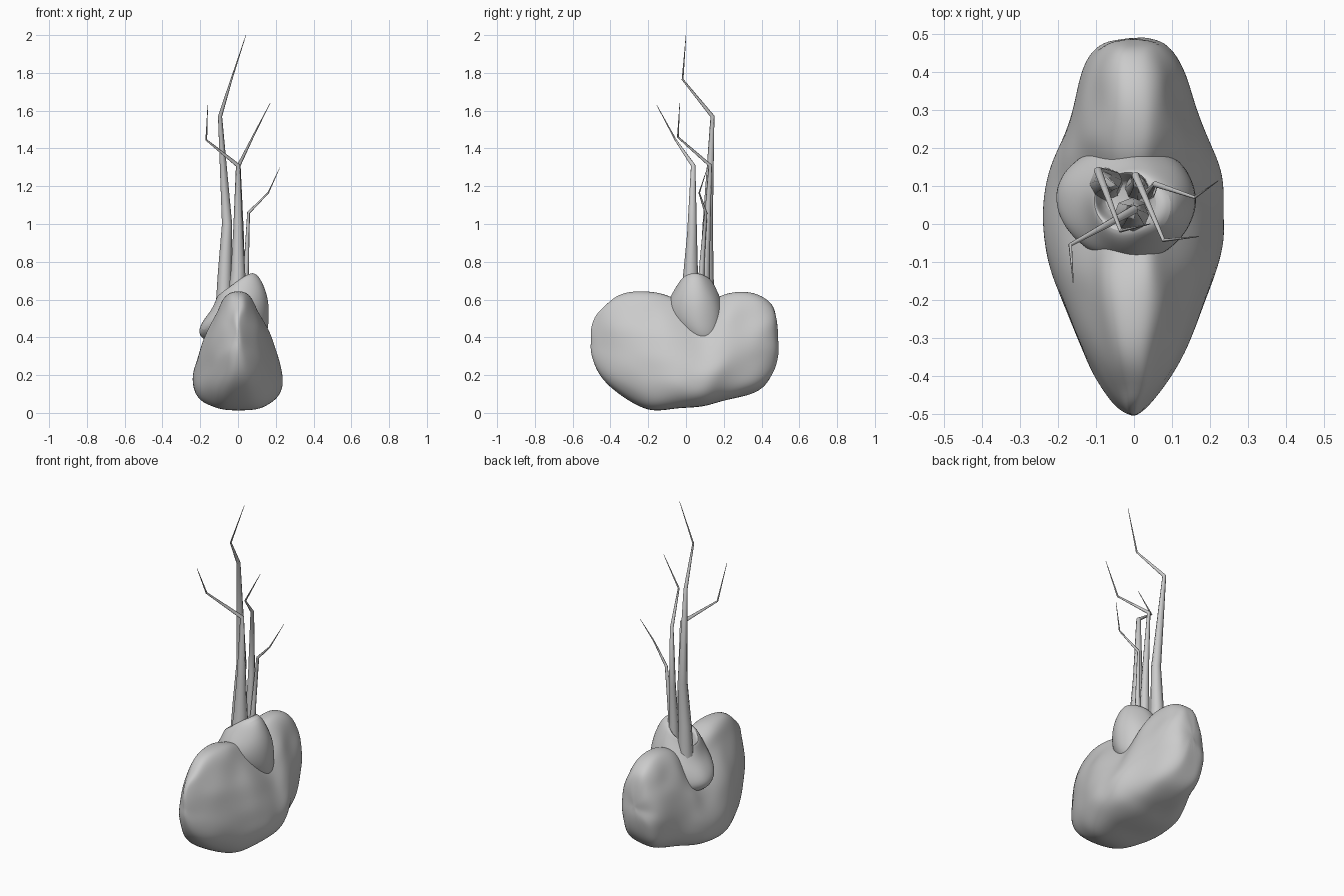
import bpy, bmesh, math
from mathutils import Vector, noise

if "Cube" in bpy.data.objects:
    bpy.data.objects.remove(bpy.data.objects["Cube"])


def loft(name, rings, rough=0.0, subdiv=0):
    """Skin a list of equal-length point rings, closing both ends."""
    bm = bmesh.new()
    rows = []
    for ring in rings:
        row = []
        for p in ring:
            p = Vector(p)
            row.append(bm.verts.new(p + rough * noise.noise_vector(p * 9)))
        rows.append(row)
    n = len(rows[0])
    for a, b in zip(rows, rows[1:]):
        for i in range(n):
            j = (i + 1) % n
            bm.faces.new((a[i], a[j], b[j], b[i]))
    for row in (rows[0], rows[-1]):
        c = bm.verts.new(sum((v.co for v in row), Vector()) / n)
        for i in range(n):
            bm.faces.new((row[i], row[(i + 1) % n], c))
    bmesh.ops.recalc_face_normals(bm, faces=bm.faces)
    me = bpy.data.meshes.new(name)
    bm.to_mesh(me)
    bm.free()
    ob = bpy.data.objects.new(name, me)
    bpy.context.collection.objects.link(ob)
    if subdiv:
        ob.modifiers.new("smooth", 'SUBSURF').levels = subdiv
        ob.modifiers["smooth"].render_levels = subdiv
    bpy.ops.object.select_all(action='DESELECT')
    ob.select_set(True)
    bpy.context.view_layer.objects.active = ob
    bpy.ops.object.shade_smooth_by_angle(angle=math.radians(50))
    return ob


# Two-lobed body: y, bottom, top, half width, taper towards the top
sections = [
    (-.495, .33, .45, .015, .1), (-.475, .24, .52, .04, .2),
    (-.44, .17, .57, .075, .25), (-.38, .115, .62, .12, .28),
    (-.30, .06, .645, .16, .30), (-.20, .005, .645, .20, .32),
    (-.12, .01, .635, .228, .38), (-.04, .02, .605, .243, .46),
    (.04, .025, .575, .243, .50), (.11, .035, .57, .238, .50),
    (.17, .055, .61, .222, .42), (.23, .07, .64, .198, .33),
    (.31, .085, .645, .168, .28), (.39, .115, .63, .148, .22),
    (.445, .165, .595, .118, .18), (.475, .23, .55, .08, .15),
    (.49, .32, .46, .035, .1)]
N = 28
body = []
for y, lo, hi, w, k in sections:
    ring = []
    for i in range(N):
        t = math.tau * (i + .5) / N
        s, c = math.sin(t), math.cos(t)
        x = w * math.copysign(abs(c) ** .7, c) * (1 - .3 * k - k * s)
        ring.append((x, y, (lo + hi) / 2 + (hi - lo) / 2 * s))
    body.append(ring)
loft("body", body, .016, 2)

# Sloped collar lump between the lobes: z, cx, cy, rx, ry, tilt
collar = [
    (.36, -.01, .10, .12, .07, .0), (.40, -.02, .085, .178, .115, .0),
    (.46, -.02, .065, .19, .15, .1), (.54, -.01, .05, .175, .16, .3),
    (.615, .0, .05, .14, .13, .5), (.67, -.01, .05, .105, .095, .7),
    (.685, -.025, .06, .075, .072, .75), (.65, -.03, .063, .06, .058, .7),
    (.57, -.03, .065, .05, .05, .3)]
rings = []
for z, cx, cy, rx, ry, tilt in collar:
    rings.append([(cx + rx * math.cos(math.tau * i / 20),
                   cy + ry * math.sin(math.tau * i / 20),
                   z + tilt * rx * math.cos(math.tau * i / 20))
                  for i in range(20)])
loft("collar", rings, .014, 2)


# Tapered, sharply kinked stalks: (x, y, z, radius)
def stalk(name, path, sides=8):
    pts = [Vector(p[:3]) for p in path]
    rings = []
    for i, p in enumerate(pts):
        a, b = pts[max(i - 1, 0)], pts[min(i + 1, len(pts) - 1)]
        d = (p - a).normalized() + (b - p).normalized()
        q = Vector((0, 0, 1)).rotation_difference(d.normalized())
        r = path[i][3]
        rings.append([p + q @ Vector((r * math.cos(math.tau * j / sides),
                                      r * math.sin(math.tau * j / sides), 0))
                      for j in range(sides)])
    loft(name, rings)


stalk("tall_stalk", [(-.075, .105, .52, .046), (-.07, .11, .75, .036),
                     (-.058, .115, 1.0, .027), (-.095, .14, 1.57, .011),
                     (-.035, -.018, 1.765, .005), (.042, .0, 2.0, .0012)])
stalk("front_stalk", [(-.005, .02, .6, .05), (0, .025, .75, .038),
                      (0, .032, .95, .026), (0, .038, 1.31, .012),
                      (-.168, -.055, 1.445, .005), (-.16, -.155, 1.63, .0012)])
stalk("back_stalk", [(.01, .095, .57, .034), (.01, .1, .75, .026),
                     (.012, .11, .95, .019), (.004, .128, 1.31, .01),
                     (.078, -.043, 1.46, .005), (.17, -.033, 1.64, .0012)])
stalk("side_stalk", [(.035, .075, .58, .02), (.045, .085, .8, .013),
                     (.056, .105, 1.06, .008),
                     (.16, .07, 1.165, .004), (.222, .114, 1.3, .001)])
